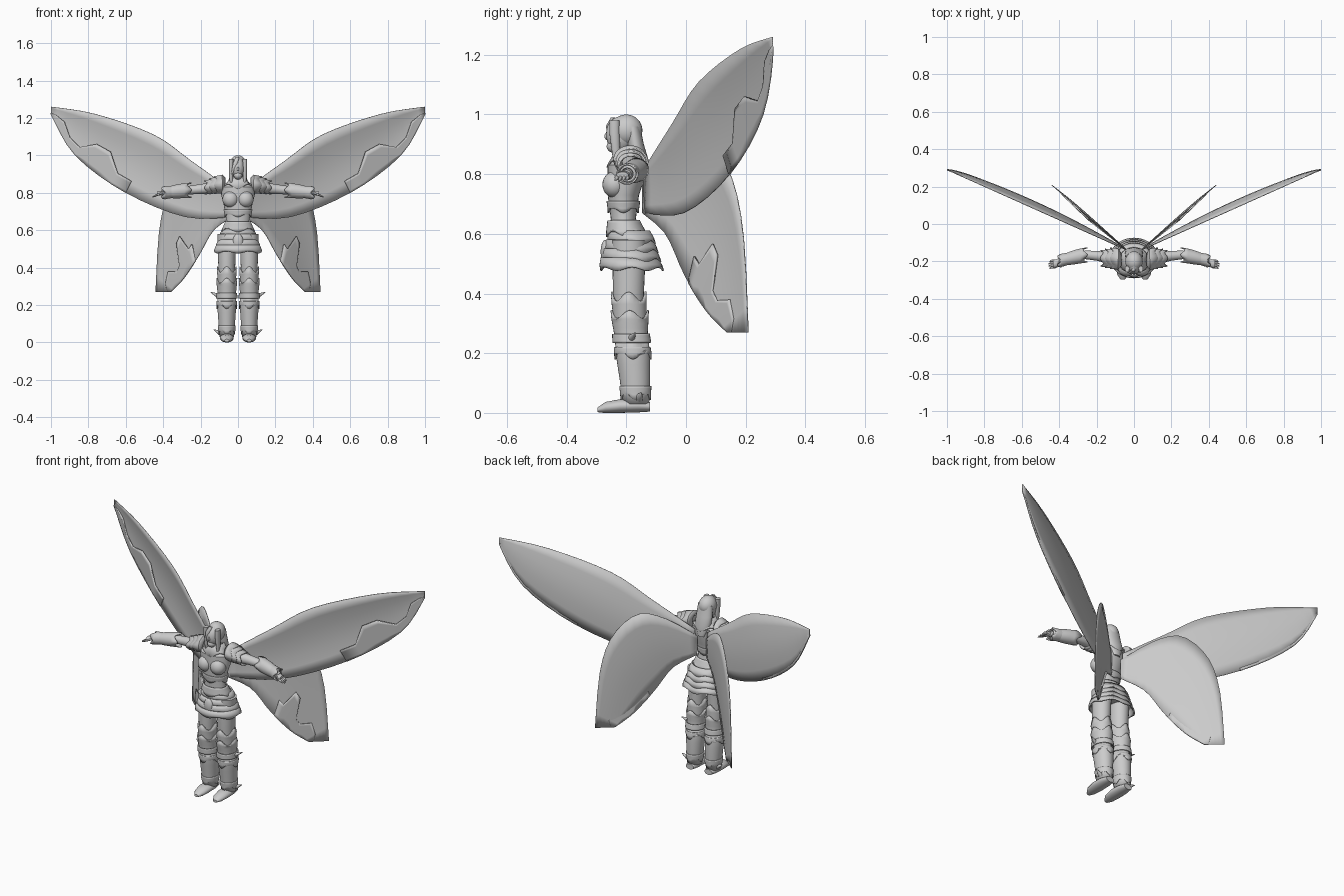
import bpy, bmesh, math

default_cube = bpy.data.objects.get("Cube")
if default_cube:
    bpy.data.objects.remove(default_cube, do_unlink=True)

pale_grey = bpy.data.materials.new("pale_grey")
pale_grey.use_nodes = True
colour = (.6, .6, .6, 1)
pale_grey.diffuse_color = colour
for node in pale_grey.node_tree.nodes:
    if node.type == "BSDF_PRINCIPLED":
        node.inputs["Base Color"].default_value = colour

# Cross-section directions for each loft axis
SECTION = {"z": ("x", "y"), "x": ("z", "y"), "y": ("x", "z")}


def finish(name, bm, side, shell=0):
    """Turn a bmesh into a smooth object, flipped across x when side is negative."""
    for vert in bm.verts:
        vert.co.x *= side
    bmesh.ops.recalc_face_normals(bm, faces=bm.faces)
    mesh = bpy.data.meshes.new(name)
    bm.to_mesh(mesh)
    bm.free()
    mesh.materials.append(pale_grey)
    mesh.shade_smooth()
    mesh.set_sharp_from_angle(angle=math.radians(45))
    obj = bpy.data.objects.new(name, mesh)
    bpy.context.collection.objects.link(obj)
    if shell:
        solid = obj.modifiers.new("thickness", "SOLIDIFY")
        solid.thickness = shell
        solid.offset = 0


def sides_of(name, mirror):
    return ((name + "_left", 1), (name + "_right", -1)) if mirror else ((name, 1),)


def skin(bm, rows, closed):
    """Join neighbouring rows of vertices with quads."""
    for low, high in zip(rows, rows[1:]):
        for k in range(len(low) if closed else len(low) - 1):
            n = (k + 1) % len(low)
            bm.faces.new((low[k], low[n], high[n], high[k]))


def loft(name, keys, axis="z", across=0, slope=0, ratio=1, mirror=False,
         shell=0, wave=0, teeth=4, segments=24):
    """Skin elliptical rings given as (position, centre, radius); shells stay open."""
    first, second = SECTION[axis]
    for label, side in sides_of(name, mirror):
        bm = bmesh.new()
        rings = []
        for key in keys:
            position, centre, radius = key
            ring = []
            for k in range(segments):
                angle = math.tau * k / segments
                drop = wave * math.cos(teeth * (angle + math.pi / 2)) if key is keys[-1] else 0
                vert = bm.verts.new()
                setattr(vert.co, axis, position - drop)
                setattr(vert.co, first, across + slope * position + radius * math.cos(angle))
                setattr(vert.co, second, centre + radius * ratio * math.sin(angle))
                ring.append(vert)
            rings.append(ring)
        skin(bm, rings, closed=True)
        if not shell:
            bm.faces.new(rings[0])
            bm.faces.new(rings[-1])
        finish(label, bm, side, shell)


def lerp(a, b, f):
    return tuple(p + (q - p) * f for p, q in zip(a, b))


def sample(keys, position):
    for a, b in zip(keys, keys[1:]):
        if a[0] <= position <= b[0]:
            return lerp(a, b, (position - a[0]) / (b[0] - a[0]))


def band(name, limb, start, end, gap, flare=0, **options):
    """Armour shell that follows a limb profile between two positions."""
    steps = 5
    keys = []
    for k in range(steps + 1):
        f = k / steps
        position, centre, radius = sample(limb, start + (end - start) * f)
        keys.append((position, centre, radius + gap + flare * f))
    loft(name, keys, shell=.006, segments=32, **options)


def ball(name, centre, size, mirror=False):
    for label, side in sides_of(name, mirror):
        bm = bmesh.new()
        bmesh.ops.create_uvsphere(bm, u_segments=24, v_segments=14, radius=1)
        bmesh.ops.scale(bm, vec=size, verts=bm.verts)
        bmesh.ops.translate(bm, vec=centre, verts=bm.verts)
        finish(label, bm, side)


def spline(points, u):
    """Smooth curve through points, with u running from zero to one."""
    place = u * (len(points) - 1)
    i = min(int(place), len(points) - 2)
    f = place - i
    before, after = points[max(i - 1, 0)], points[min(i + 2, len(points) - 1)]
    return [b + f / 2 * (c - a + f * (2 * a - 5 * b + 4 * c - d + f * (3 * (b - c) + d - a)))
            for a, b, c, d in zip(before, points[i], points[i + 1], after)]


def wing(name, upper, lower, root, slope, bow, cup):
    """Membrane between two (x, z) edges, plus a jagged rim along the lower one."""
    columns, steps = 16, 6

    def surface(bm, first, start_of, depth):
        rows = []
        for c in range(first, columns + 1):
            u = c / columns
            arch = math.sin(math.pi * u)
            row = []
            for k in range(steps + 1):
                t = start_of(c) + (1 - start_of(c)) * k / steps
                x, z = lerp(spline(upper, u), spline(lower, u), t)
                y = root + slope * x + arch * (bow * t + depth * math.sin(math.pi * t))
                row.append(bm.verts.new((x, y, z)))
            rows.append(row)
        skin(bm, rows, closed=False)

    for label, side in sides_of(name, True):
        bm = bmesh.new()
        surface(bm, 0, lambda c: 0, cup)
        finish(label, bm, side, .004)
        bm = bmesh.new()
        surface(bm, columns // 2, lambda c: .55 if c // 2 % 2 else .8, 0)
        finish(label + "_rim", bm, side, .008)


# Wings
wing("upper_wing",
     [(.04, .82), (.25, .97), (.45, 1.11), (.76, 1.22), (1, 1.26)],
     [(.03, .67), (.28, .67), (.6, .8), (.87, 1), (1, 1.22)],
     root=-.157, slope=.447, bow=.035, cup=.02)
wing("lower_wing",
     [(.03, .78), (.16, .89), (.27, .92), (.37, .8), (.42, .6), (.44, .27)],
     [(.03, .67), (.13, .6), (.2, .48), (.25, .4), (.3, .33), (.36, .27)],
     root=-.172, slope=.865, bow=-.015, cup=.015)

# Torso, neck and chest
torso = [(.53, -.19, .09), (.6, -.2, .08), (.65, -.21, .06), (.73, -.21, .075),
         (.79, -.2, .09), (.83, -.2, .09), (.87, -.2, .03)]
loft("torso", torso, ratio=.7)
loft("neck", [(.82, -.19, .03), (.92, -.21, .024)])
ball("breastplate_cup", (.04, -.24, .765), (.043, .04, .044), mirror=True)
loft("collar", [(.885, -.2, .04), (.86, -.2, .05), (.835, -.195, .08)],
     ratio=.85, shell=.008, wave=.014)
band("chest_trim", torso, .71, .68, .003, ratio=.72, wave=.01)

# Skirt of layered plates, belt and buckle
for tier in range(4):
    top = .61 - tier * .03
    waist = .08 + tier * .011
    loft(f"skirt_tier_{tier + 1}",
         [(top, -.19, waist), (top - .025, -.185, waist + .011), (top - .038, -.18, waist + .013)],
         ratio=.82, shell=.007, wave=.006, teeth=6, segments=48)
band("belt", torso, .645, .6, .004, ratio=.78, wave=.01)
ball("buckle", (0, -.27, .54), (.028, .016, .04))

# Head and hair
ball("head", (0, -.22, .933), (.038, .048, .06))
ball("jaw", (0, -.24, .893), (.023, .026, .022))
ball("nose", (0, -.266, .927), (.006, .007, .012))
ball("hair_cap", (0, -.2, .947), (.047, .054, .053))
loft("back_hair", [(.96, -.18, .044), (.9, -.17, .048), (.85, -.155, .048), (.79, -.14, .02)],
     ratio=.6)
loft("side_lock", [(.98, -.24, .012), (.94, -.24, .012), (.88, -.235, .01), (.84, -.24, .003)],
     across=.037, ratio=1.4, mirror=True)
loft("fringe", [(.99, -.245, .01), (.96, -.26, .013), (.9, -.25, .004)],
     across=-.33, slope=.33, ratio=.7)

# Arms, shoulder plates and gauntlets
arm = [(.08, -.19, .035), (.2, -.17, .026), (.26, -.165, .023), (.33, -.18, .024),
       (.41, -.2, .016)]
on_arm = dict(axis="x", across=.84, slope=-.1, mirror=True)
loft("arm", arm, **on_arm)
for plate in range(3):
    inner = .07 + plate * .026
    size = .045 - plate * .005
    loft(f"shoulder_plate_{plate + 1}",
         [(inner, -.19, size * .6), (inner + .015, -.187, size), (inner + .05, -.183, size)],
         axis="x", across=.87, slope=-.25, ratio=1.2, mirror=True, shell=.006, wave=-.008)
band("gauntlet", arm, .4, .26, .006, .009, wave=.012, **on_arm)
band("gauntlet_cuff", arm, .34, .4, .006, .01, wave=.01, **on_arm)

# Hands
loft("palm", [(.4, -.2, .009), (.415, -.21, .012), (.432, -.213, .011)], ratio=1.8, **on_arm)
bent = dict(axis="x", across=.97, slope=-.42, mirror=True, segments=8)
for finger in range(4):
    y = -.196 - finger * .012
    reach = .452 + .006 * (finger in (1, 2))
    loft(f"finger_{finger + 1}", [(.42, y, .006), (.44, y, .006), (reach, y - .005, .003)], **bent)
loft("thumb", [(.4, -.22, .007), (.425, -.233, .006), (.438, -.236, .003)], **bent)

# Legs and their armour
leg = [(.03, -.168, .03), (.1, -.17, .035), (.2, -.178, .042), (.27, -.185, .038),
       (.4, -.193, .045), (.58, -.19, .05)]
on_leg = dict(across=.06, ratio=1.15, mirror=True)
loft("leg", leg, **on_leg)
band("thigh_plate", leg, .265, .39, .005, wave=-.016, **on_leg)
band("lower_thigh_plate", leg, .255, .33, .008, .004, wave=-.014, **on_leg)
band("shin_plate", leg, .03, .25, .006, wave=-.008, **on_leg)
band("knee_band", leg, .265, .235, .014, **on_leg)
band("calf_trim", leg, .22, .195, .01, wave=.016, **on_leg)
band("ankle_trim", leg, .09, .055, .01, wave=.012, **on_leg)

# Horns at the knees and ankles, then boots
loft("knee_horn", [(.09, -.19, .015), (.12, -.18, .01), (.147, -.17, .002)],
     axis="x", across=.195, slope=.5, mirror=True)
loft("ankle_horn", [(.08, -.16, .014), (.11, -.155, .01), (.13, -.15, .002)],
     axis="x", across=-.01, slope=.6, mirror=True)
loft("boot", [(-.12, .02, .025), (-.16, .024, .036), (-.22, .023, .037), (-.27, .018, .03),
              (-.297, .01, .012)], axis="y", across=.06, ratio=.62, mirror=True)
